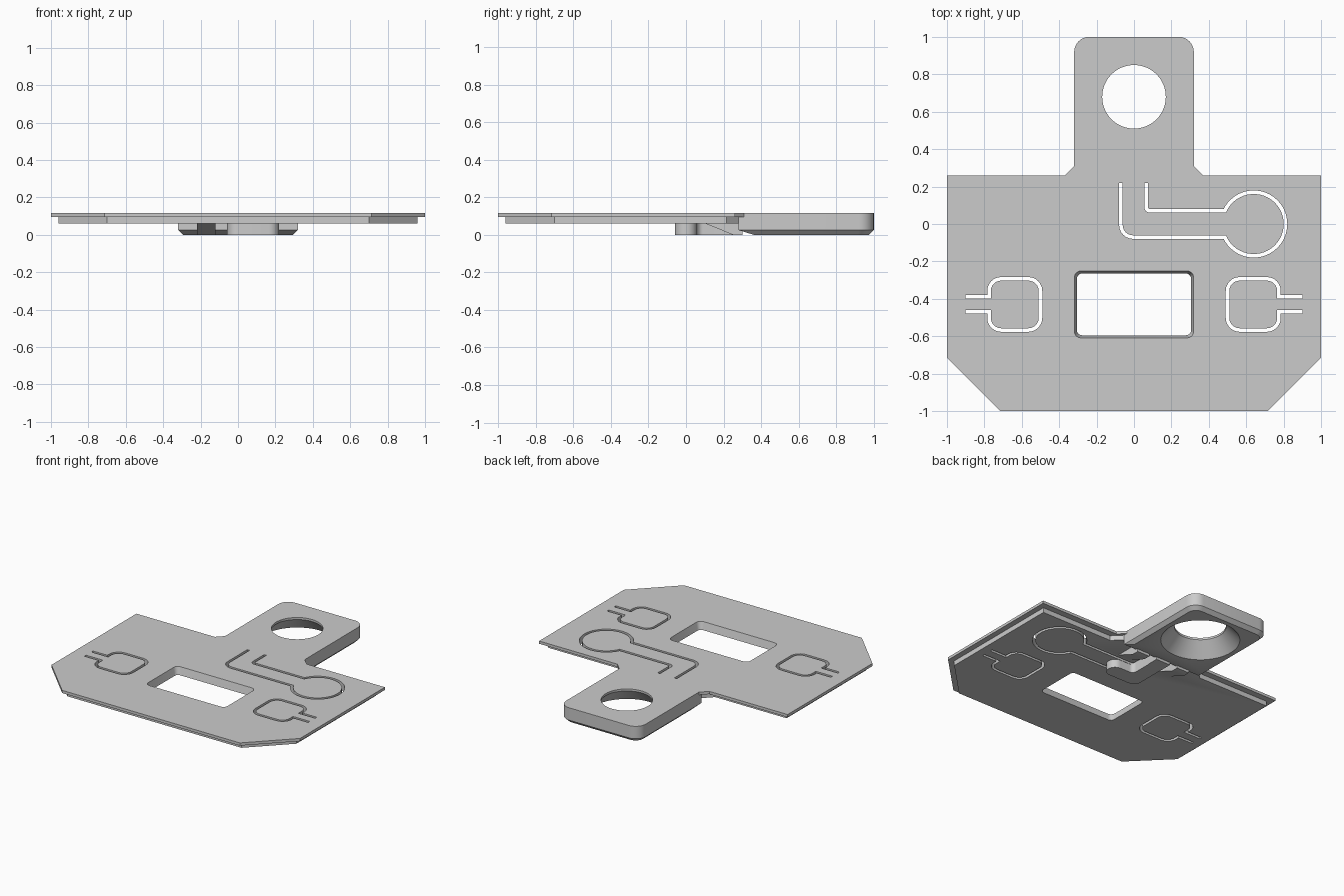
import bpy, bmesh, math
from mathutils import Vector

cube = bpy.data.objects.get("Cube")
if cube:
    bpy.data.objects.remove(cube, do_unlink=True)

grey = bpy.data.materials.new("plain grey")
grey.use_nodes = True
grey.diffuse_color = (0.6, 0.6, 0.6, 1)
grey.node_tree.nodes["Principled BSDF"].inputs["Base Color"].default_value = (0.6, 0.6, 0.6, 1)


def rounded(points, closed=True, steps=6):
    """Turn (x, y, radius) corners into a path with filleted corners."""
    out = []
    n = len(points)
    for i, p in enumerate(points):
        c = Vector(p[:2])
        r = p[2] if len(p) > 2 else 0
        if r == 0 or (not closed and i in (0, n - 1)):
            out.append(c)
            continue
        a = (Vector(points[i - 1][:2]) - c).normalized()
        b = (Vector(points[(i + 1) % n][:2]) - c).normalized()
        half = a.angle(b) / 2
        centre = c + (a + b).normalized() * (r / math.sin(half))
        start = c + a * (r / math.tan(half)) - centre
        end = c + b * (r / math.tan(half)) - centre
        sweep = start.angle(end)
        for k in range(steps + 1):
            t = k / steps
            v = (start * math.sin((1 - t) * sweep) + end * math.sin(t * sweep)) / math.sin(sweep)
            out.append(centre + v)
    return out


def rect(x0, x1, y0, y1, r=0):
    return rounded([(x0, y0, r), (x1, y0, r), (x1, y1, r), (x0, y1, r)])


def circle(x, y, r, n=64):
    return [Vector((x + r * math.cos(2 * math.pi * k / n), y + r * math.sin(2 * math.pi * k / n)))
            for k in range(n)]


def ribbon(path, width):
    """Outline of a constant width strip along an open path."""
    left, right = [], []
    for i, p in enumerate(path):
        d0 = (p - path[i - 1]).normalized() if i else (path[1] - p).normalized()
        d1 = (path[i + 1] - p).normalized() if i < len(path) - 1 else d0
        n0, n1 = Vector((-d0.y, d0.x)), Vector((-d1.y, d1.x))
        m = (n0 + n1).normalized()
        m = m * (width / 2 / m.dot(n0))
        left.append(p + m)
        right.append(p - m)
    return left + right[::-1]


def loft(name, layers):
    """Solid through (outline, height) layers with equal point counts."""
    bm = bmesh.new()
    rings = [[bm.verts.new((p.x, p.y, z)) for p in poly] for poly, z in layers]
    n = len(rings[0])
    bm.faces.new(rings[0])
    bm.faces.new(rings[-1])
    for a, b in zip(rings, rings[1:]):
        for i in range(n):
            j = (i + 1) % n
            bm.faces.new((a[i], a[j], b[j], b[i]))
    bmesh.ops.recalc_face_normals(bm, faces=bm.faces)
    mesh = bpy.data.meshes.new(name)
    bm.to_mesh(mesh)
    bm.free()
    mesh.materials.append(grey)
    obj = bpy.data.objects.new(name, mesh)
    bpy.context.collection.objects.link(obj)
    return obj


def combine(target, other, operation):
    mod = target.modifiers.new(operation.lower(), "BOOLEAN")
    mod.operation = operation
    mod.solver = "EXACT"
    mod.object = other
    bpy.context.view_layer.objects.active = target
    bpy.ops.object.modifier_apply(modifier=mod.name)
    bpy.data.objects.remove(other, do_unlink=True)


def plate_outline(edge, front, back, cut, neck_x, neck_y):
    half = [(cut, -front), (edge, -cut), (edge, back), (neck_x, back), (0.32, neck_y)]
    return [Vector(p) for p in half] + [Vector((-x, y)) for x, y in reversed(half)]


TOP, STEP, BASE = 0.115, 0.095, 0.06

# Stepped plate
body = loft("plate", [(plate_outline(1, 1, 0.26, 0.715, 0.37, 0.31), STEP),
                      (plate_outline(1, 1, 0.26, 0.715, 0.37, 0.31), TOP)])
lower = plate_outline(0.96, 0.96, 0.215, 0.7, 0.385, 0.28)
combine(body, loft("lower_plate", [(lower, BASE), (lower, STEP + 0.01)]), "UNION")


# Rear tab with chamfered underside
def tab_outline(x, front, back, r):
    return rounded([(-x, front), (x, front), (x, back, r), (-x, back, r)], steps=8)


tab = tab_outline(0.32, 0.28, 1, 0.08)
combine(body, loft("rear_tab", [(tab_outline(0.295, 0.36, 0.975, 0.06), 0), (tab, 0.025), (tab, TOP)]), "UNION")

# Bent strut under the flexible arm
s = 0.058
strut = rounded([(-s, 0.3), (-s, -s, 0.055), (0.22, -s, 0.056), (0.22, s, 0.056), (s, s, 0.03), (s, 0.3)])
combine(body, loft("strut", [(strut, 0), (strut, BASE + 0.01)]), "UNION")

# Sloped ribs either side of the strut
for x in (-0.22, 0.12):
    rib = loft("rib", [(rect(x, x + 0.1, 0.25, 0.3), 0), (rect(x, x + 0.1, 0.09, 0.3), BASE + 0.005)])
    combine(body, rib, "UNION")

# Countersunk tab hole
combine(body, loft("tab_hole", [(circle(0, 0.68, 0.27), -0.01), (circle(0, 0.68, 0.17), 0.1),
                                (circle(0, 0.68, 0.17), 0.2)]), "DIFFERENCE")

# Tapered window
combine(body, loft("window", [(rect(-0.3, 0.3, -0.59, -0.27, 0.025), 0.04),
                              (rect(-0.32, 0.32, -0.61, -0.25, 0.035), 0.12)]), "DIFFERENCE")


def cut_slot(path):
    outline = ribbon(path, 0.019)
    combine(body, loft("slot", [(outline, -0.05), (outline, 0.2)]), "DIFFERENCE")


# Keyhole slot around the flexible arm
gap = math.asin(0.07 / 0.17)
bulb = []
for k in range(41):
    a = -math.pi + gap + k / 40 * 2 * (math.pi - gap)
    bulb.append((0.64 + 0.17 * math.cos(a), 0.17 * math.sin(a)))
cut_slot(rounded([(-0.07, 0.22), (-0.07, -0.07, 0.065)] + bulb + [(0.065, 0.07, 0.02), (0.065, 0.22)], closed=False))

# Side button slots
for side in (-1, 1):
    button = [(0.9, -0.39), (0.775, -0.39), (0.775, -0.293, 0.065), (0.5, -0.293, 0.065),
              (0.5, -0.567, 0.065), (0.775, -0.567, 0.065), (0.775, -0.47), (0.9, -0.47)]
    cut_slot(rounded([(side * p[0],) + p[1:] for p in button], closed=False))

# Smooth rounded walls, keep crisp edges
bpy.ops.object.select_all(action="DESELECT")
body.select_set(True)
bpy.context.view_layer.objects.active = body
bpy.ops.object.shade_smooth_by_angle(angle=math.radians(25))
